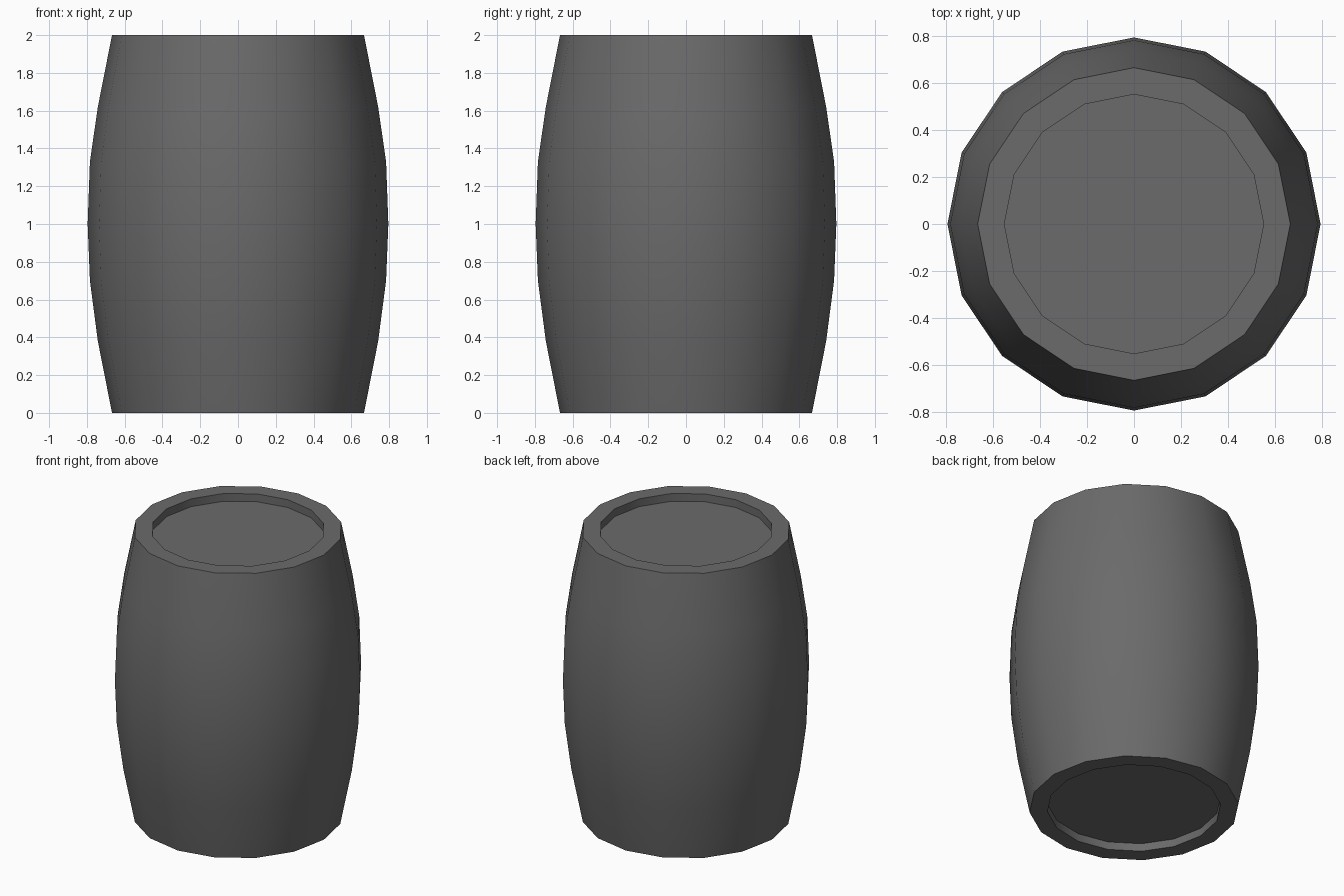
import bpy, bmesh, math

if "Cube" in bpy.data.objects:
    bpy.data.objects.remove(bpy.data.objects["Cube"])

SIDES = 16
# Half profile (radius, z): bottom recess, bulging staves, top recess
PROFILE = [(0.553, 0.055), (0.553, 0.0), (0.667, 0.0), (0.742, 0.38),
           (0.784, 0.70), (0.796, 1.0), (0.784, 1.33), (0.742, 1.62),
           (0.667, 2.0), (0.553, 2.0), (0.553, 1.945)]

# Barrel: rings lofted around the z axis, capped by the recessed lids
bm = bmesh.new()
rings = []
for r, z in PROFILE:
    rings.append([bm.verts.new((r * math.cos(2 * math.pi * i / SIDES),
                                r * math.sin(2 * math.pi * i / SIDES), z))
                  for i in range(SIDES)])
for lower, upper in zip(rings, rings[1:]):
    for i in range(SIDES):
        j = (i + 1) % SIDES
        bm.faces.new((lower[i], lower[j], upper[j], upper[i]))
bm.faces.new(rings[0][::-1])
bm.faces.new(rings[-1])
bmesh.ops.recalc_face_normals(bm, faces=bm.faces)

mesh = bpy.data.meshes.new("barrel")
bm.to_mesh(mesh)
bm.free()
barrel = bpy.data.objects.new("barrel", mesh)
bpy.context.collection.objects.link(barrel)

# Dark grey finish
finish = bpy.data.materials.new("dark_grey")
finish.diffuse_color = (0.145, 0.145, 0.145, 1)
finish.use_nodes = True
finish.node_tree.nodes["Principled BSDF"].inputs["Base Color"].default_value = finish.diffuse_color
mesh.materials.append(finish)

# Smooth staves with crisp rims
bpy.context.view_layer.objects.active = barrel
barrel.select_set(True)
bpy.ops.object.shade_smooth_by_angle(angle=math.radians(30))
